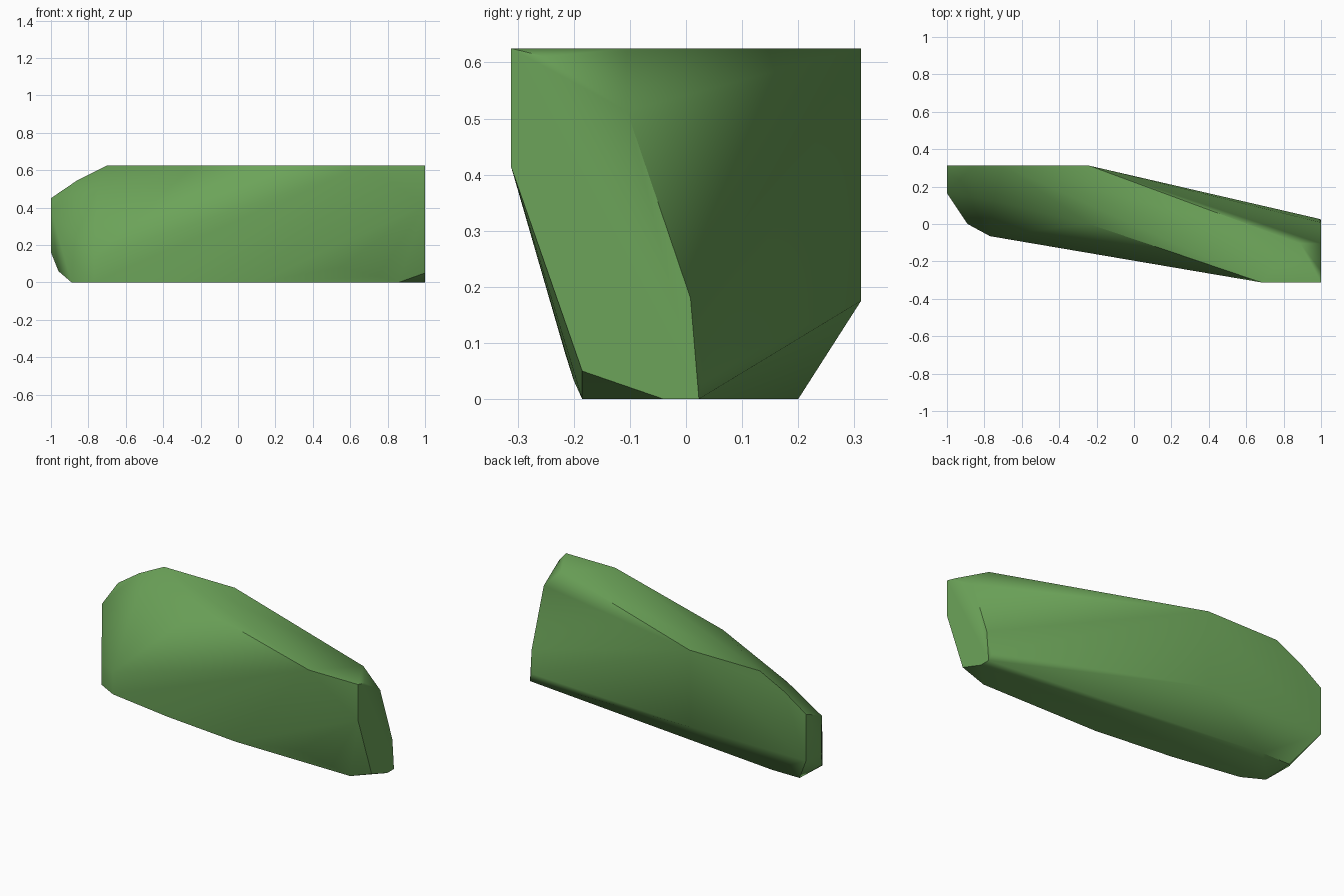
import bpy, bmesh, math

if "Cube" in bpy.data.objects:
    bpy.data.objects.remove(bpy.data.objects["Cube"], do_unlink=True)

# Single moss green material
mat = bpy.data.materials.new("moss_green")
mat.use_nodes = True
colour = (0.15, 0.37, 0.10, 1.0)
mat.diffuse_color = colour
bsdf = mat.node_tree.nodes["Principled BSDF"]
bsdf.inputs["Base Color"].default_value = colour
bsdf.inputs["Roughness"].default_value = 0.9

TOP = 0.625

# Corners of the flat top and flat base, in plan
top_plan = [(-0.70, 0.312), (-0.24, 0.312), (0.89, -0.105),
            (1.0, -0.312), (0.68, -0.312), (-0.24, 0.0)]
base_plan = [(-0.88, 0.20), (-0.70, 0.20), (1.0, 0.023), (1.0, -0.04),
             (0.86, -0.185), (0.11, -0.18), (-0.37, -0.13),
             (-0.77, -0.065), (-0.89, 0.0)]

# Chipped corners at the narrow end
right_end = [(1.0, -0.105, 0.513), (1.0, -0.25, 0.61), (1.0, -0.312, 0.415),
             (1.0, 0.008, 0.18), (0.98, 0.03, 0.05), (1.0, -0.185, 0.05)]

# Rounded corners at the broad end
left_end = [(-1.0, 0.312, 0.45), (-0.86, 0.312, 0.545), (-1.0, 0.165, 0.385),
            (-1.0, 0.312, 0.175), (-1.0, 0.17, 0.16), (-0.96, 0.105, 0.06),
            (-0.89, 0.0, 0.13), (-0.77, -0.065, 0.13), (-0.75, 0.125, 0.50),
            (-0.37, 0.075, 0.61), (-0.24, 0.312, 0.175)]

# Slight bulge low on the front
front_bulge = [(0.75, -0.20, 0.033), (0.55, -0.215, 0.08)]

points = ([(x, y, TOP) for x, y in top_plan] + [(x, y, 0.0) for x, y in base_plan]
          + right_end + left_end + front_bulge)

# Wrap the corners in one convex faceted stone
bm = bmesh.new()
for p in points:
    bm.verts.new(p)
hull = bmesh.ops.convex_hull(bm, input=bm.verts)
loose = [v for v in bm.verts if not v.link_faces]
bmesh.ops.delete(bm, geom=loose, context="VERTS")
bmesh.ops.dissolve_limit(bm, angle_limit=math.radians(1.0),
                         verts=bm.verts, edges=bm.edges)
bmesh.ops.recalc_face_normals(bm, faces=bm.faces)

mesh = bpy.data.meshes.new("boulder")
bm.to_mesh(mesh)
bm.free()
mesh.materials.append(mat)
boulder = bpy.data.objects.new("boulder", mesh)
bpy.context.collection.objects.link(boulder)

# Soft shading over shallow facets, crisp main ridges
bpy.ops.object.select_all(action="DESELECT")
boulder.select_set(True)
bpy.context.view_layer.objects.active = boulder
bpy.ops.object.shade_smooth_by_angle(angle=math.radians(50))
